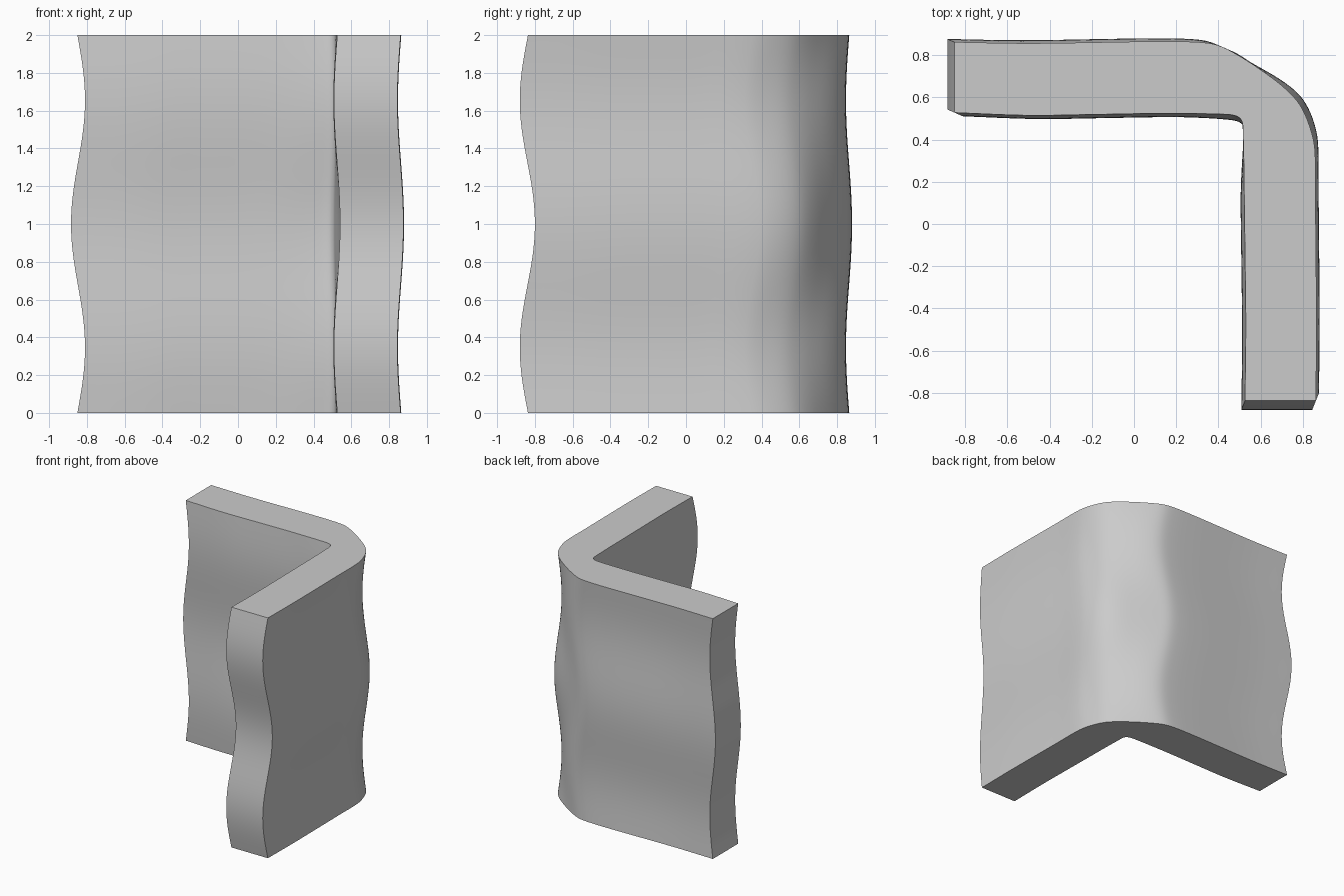
import bpy, bmesh, math
from mathutils import Vector

if "Cube" in bpy.data.objects:
    bpy.data.objects.remove(bpy.data.objects["Cube"])

# L-shaped plan: outer side (left end to front end), inner side (front end back to left)
OUTER = [(-.847, .86), (-.5, .854), (-.1, .86), (.1, .863), (.3, .86), (.4, .845), (.5, .795),
         (.62, .715), (.72, .635), (.785, .56), (.83, .46), (.855, .35), (.858, .1),
         (.861, -.2), (.863, -.5), (.86, -.84)]
INNER = [(.524, -.84), (.528, -.5), (.525, -.2), (.521, .1), (.519, .3), (.516, .44), (.514, .475),
         (.503, .498), (.48, .511), (.44, .517), (.3, .521), (.1, .522), (-.2, .517),
         (-.5, .513), (-.847, .526)]
HEIGHT, ROWS, STEPS = 2.0, 64, 4


def smooth_path(pts):
    """Catmull-Rom curve through the points."""
    p = [Vector(q) for q in pts]
    p = [2 * p[0] - p[1]] + p + [2 * p[-1] - p[-2]]
    out = []
    for i in range(1, len(p) - 2):
        a, b, c, d = p[i - 1:i + 3]
        # tangents scaled for uneven point spacing
        h0, h1, h2 = (b - a).length, (c - b).length, (d - c).length
        m0 = (c - a) / (h0 + h1) * h1
        m1 = (d - b) / (h1 + h2) * h1
        for k in range(STEPS):
            t = k / STEPS
            out.append(b * (2*t**3 - 3*t*t + 1) + m0 * (t**3 - 2*t*t + t)
                       + c * (3*t*t - 2*t**3) + m1 * (t**3 - t*t))
    out.append(p[-2])
    return out


def wave(p, z):
    """Ripple along the height, turning with the leg direction."""
    f = math.cos(2 * math.pi * (z - 1) / 1.31)
    t = min(1, max(0, (p.x - p.y + .4) / .8))
    t = t * t * (3 - 2 * t)
    shift = Vector((-.037, .016)).lerp(Vector((.016, .04)), t) * f
    return (p.x + shift.x, p.y + shift.y, z)


# Rippled corner wall
profile = smooth_path(OUTER) + smooth_path(INNER)
n = len(profile)
bm = bmesh.new()
rings = [[bm.verts.new(wave(p, HEIGHT * r / ROWS)) for p in profile] for r in range(ROWS + 1)]
for lo, hi in zip(rings, rings[1:]):
    for i in range(n):
        j = (i + 1) % n
        bm.faces.new((lo[i], lo[j], hi[j], hi[i]))
bm.faces.new(rings[0])
bm.faces.new(rings[-1])
bmesh.ops.recalc_face_normals(bm, faces=bm.faces)

mesh = bpy.data.meshes.new("wavy_corner_wall")
bm.to_mesh(mesh)
bm.free()
wall = bpy.data.objects.new("wavy_corner_wall", mesh)
bpy.context.collection.objects.link(wall)
bpy.context.view_layer.objects.active = wall
wall.select_set(True)
bpy.ops.object.shade_smooth_by_angle(angle=math.radians(35))
